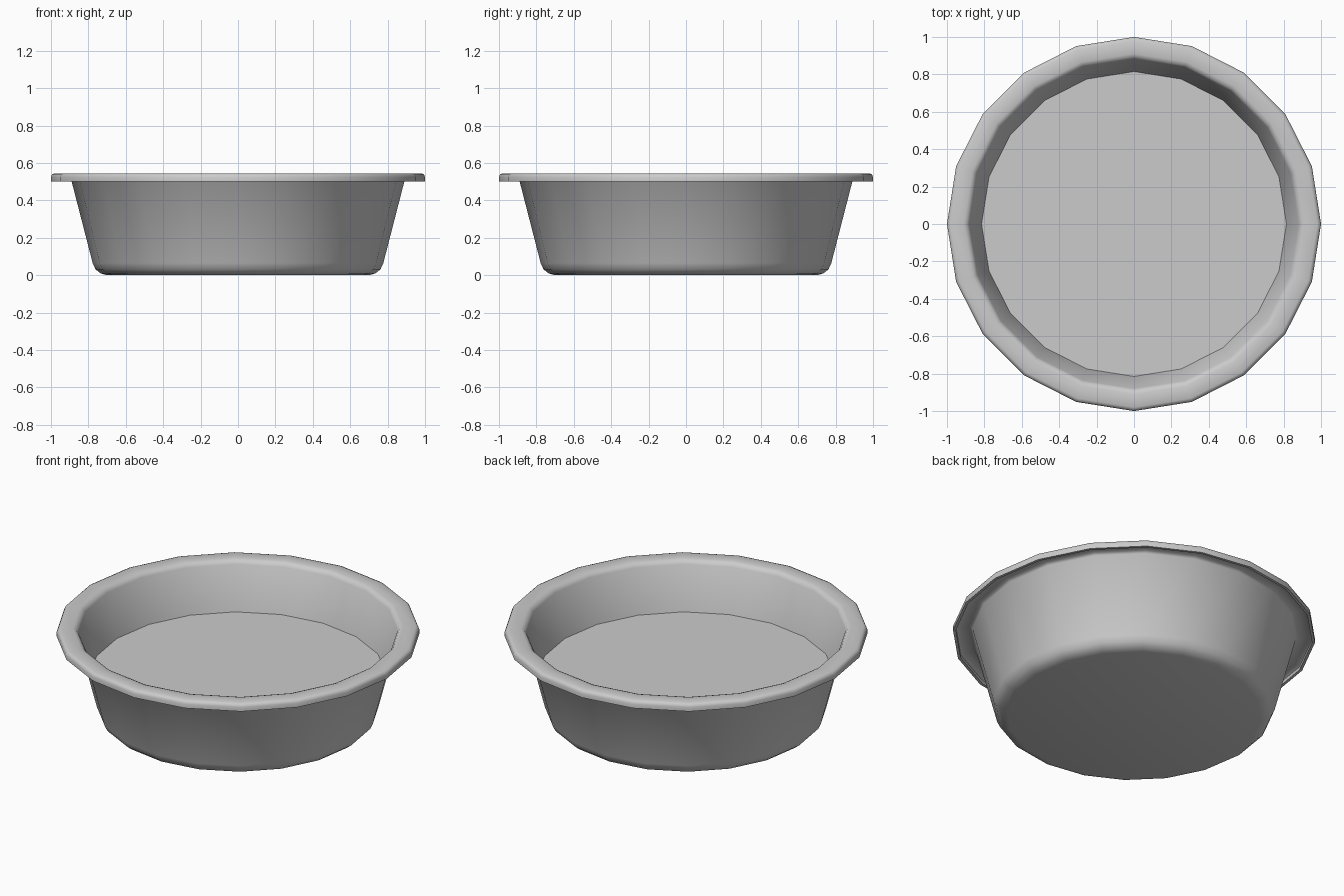
import bpy, bmesh, math

if "Cube" in bpy.data.objects:
    bpy.data.objects.remove(bpy.data.objects["Cube"])

SIDES = 20

# Cross-section (radius, height): underside, outer wall, hollow rim, inner wall, floor
PROFILE = [
    (0.70, 0.0), (0.735, 0.01), (0.762, 0.032), (0.777, 0.065),
    (0.893, 0.515), (0.905, 0.527),
    (0.975, 0.527), (0.984, 0.52), (0.984, 0.5),
    (1.0, 0.5), (1.0, 0.525), (0.994, 0.539), (0.98, 0.545),
    (0.91, 0.545), (0.892, 0.538), (0.88, 0.52),
    (0.815, 0.26),
]


def lathe(name, profile, sides):
    bm = bmesh.new()
    rings = []
    for r, z in profile:
        rings.append([bm.verts.new((r * math.cos(2 * math.pi * i / sides),
                                    r * math.sin(2 * math.pi * i / sides), z))
                      for i in range(sides)])
    for a, b in zip(rings, rings[1:]):
        for i in range(sides):
            j = (i + 1) % sides
            bm.faces.new((a[i], a[j], b[j], b[i]))
    # Flat underside and inner floor
    bm.faces.new(rings[0][::-1])
    bm.faces.new(rings[-1])
    bmesh.ops.recalc_face_normals(bm, faces=bm.faces)
    mesh = bpy.data.meshes.new(name)
    bm.to_mesh(mesh)
    bm.free()
    obj = bpy.data.objects.new(name, mesh)
    bpy.context.collection.objects.link(obj)
    return obj


# Round basin, smooth except at the floor and rim edges
basin = lathe("basin", PROFILE, SIDES)
bpy.context.view_layer.objects.active = basin
basin.select_set(True)
bpy.ops.object.shade_smooth_by_angle(angle=math.radians(50))
